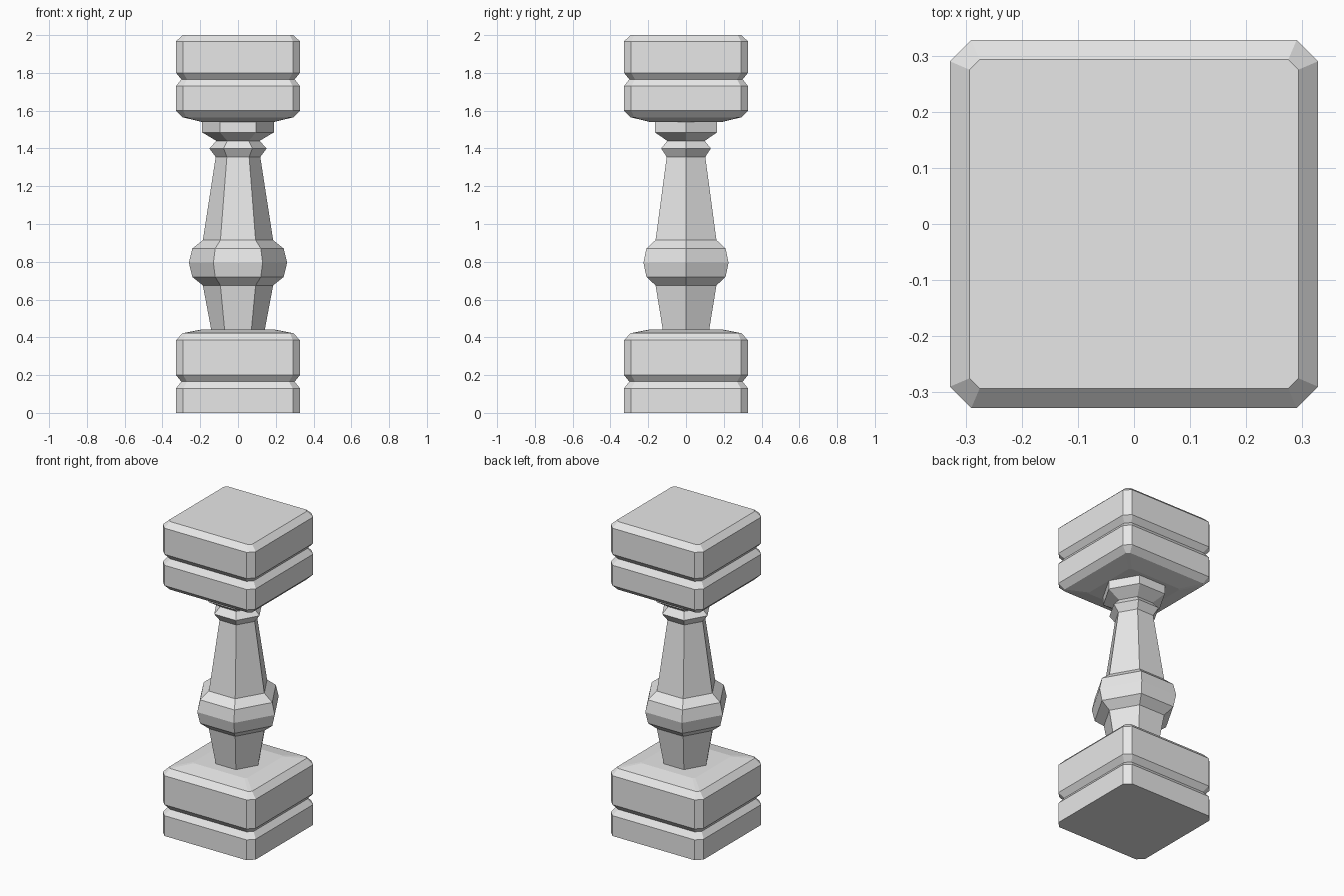
import bpy
import bmesh
from math import cos, sin, tau

cube = bpy.data.objects.get("Cube")
if cube:
    bpy.data.objects.remove(cube, do_unlink=True)

stone = bpy.data.materials.new("grey_stone")
stone.use_nodes = True
GREY = (0.8, 0.8, 0.8, 1)
stone.diffuse_color = GREY
stone.node_tree.nodes["Principled BSDF"].inputs["Base Color"].default_value = GREY


def square(half, cut):
    """Square outline with cut corners, counter-clockwise."""
    quarter = [(half, -half + cut), (half, half - cut)]
    points = []
    for turn in range(4):
        points += quarter
        quarter = [(-y, x) for x, y in quarter]
    return points


def hexagon(radius):
    return [(radius * cos(tau * i / 6), radius * sin(tau * i / 6)) for i in range(6)]


def loft(name, sections):
    """Skin a stack of (height, outline) sections and cap both ends."""
    bm = bmesh.new()
    rings = [[bm.verts.new((x, y, z)) for x, y in outline] for z, outline in sections]
    for low, high in zip(rings, rings[1:]):
        n = len(low)
        for i in range(n):
            j = (i + 1) % n
            bm.faces.new((low[i], low[j], high[j], high[i]))
    bm.faces.new(rings[0][::-1])
    bm.faces.new(rings[-1])
    mesh = bpy.data.meshes.new(name)
    bm.to_mesh(mesh)
    bm.free()
    mesh.materials.append(stone)
    obj = bpy.data.objects.new(name, mesh)
    bpy.context.collection.objects.link(obj)


BODY = square(0.328, 0.038)
GROOVE = square(0.3, 0.03)
BEVEL = square(0.293, 0.018)
COLLAR = square(0.19, 0.012)

# Grooved plinth, sloping up towards the shaft
loft("base_block", [
    (0, BODY), (0.13, BODY), (0.165, GROOVE), (0.2, BODY),
    (0.385, BODY), (0.422, BEVEL), (0.442, COLLAR)])

# Grooved cap, sloping down towards the shaft
loft("top_block", [
    (1.54, COLLAR), (1.565, BEVEL), (1.6, BODY), (1.73, BODY),
    (1.766, GROOVE), (1.8, BODY), (1.967, BODY), (2, BEVEL)])

# Six-sided turned shaft with a bulge and a narrow neck
profile = [
    (0.43, 0.14), (0.675, 0.186), (0.72, 0.242), (0.795, 0.26),
    (0.87, 0.242), (0.915, 0.186), (1.355, 0.118), (1.4, 0.152),
    (1.44, 0.114), (1.485, 0.19), (1.55, 0.19)]
loft("shaft", [(z, hexagon(radius)) for z, radius in profile])
